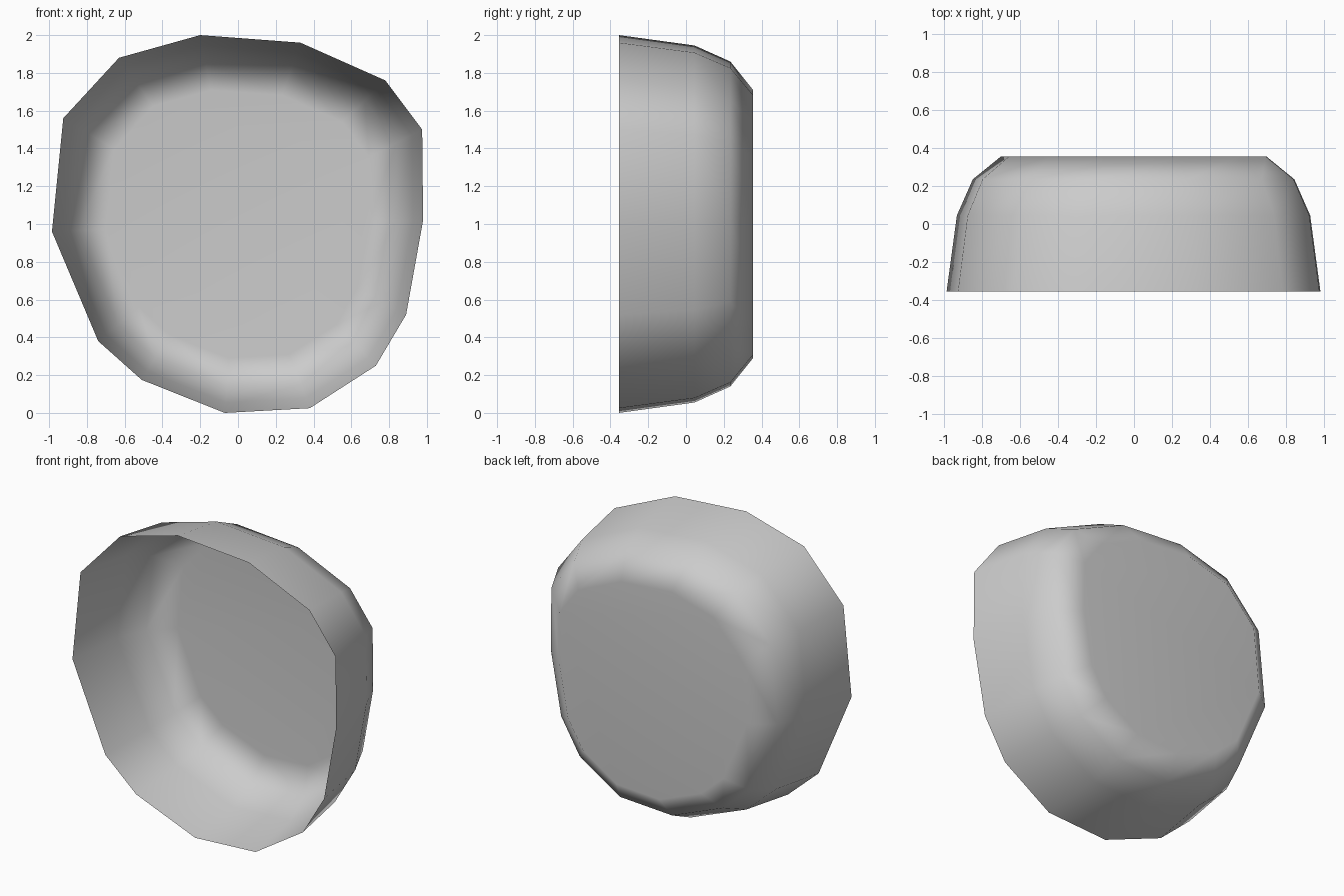
import bpy, bmesh

cube = bpy.data.objects.get("Cube")
if cube:
    bpy.data.objects.remove(cube, do_unlink=True)

# Plain grey shell material
grey = bpy.data.materials.new("plain_grey")
grey.use_nodes = True
colour = (0.6, 0.6, 0.6, 1)
grey.diffuse_color = colour
grey.node_tree.nodes["Principled BSDF"].inputs["Base Color"].default_value = colour

# Irregular rim outline (x, z)
rim = [(-0.2, 2.0), (0.33, 1.96), (0.78, 1.76), (0.975, 1.5), (0.98, 1.02),
       (0.89, 0.52), (0.73, 0.25), (0.38, 0.025), (-0.07, 0), (-0.51, 0.175),
       (-0.74, 0.38), (-0.985, 0.96), (-0.925, 1.56), (-0.63, 1.88)]
# Depth profile (y, scale about the centre), from open rim to closed back
profile = [(-0.355, 1), (0.045, 0.945), (0.235, 0.86), (0.355, 0.71)]

# Open bowl shell: rings joined by quads, closed by a flat back
bm = bmesh.new()
rings = [[bm.verts.new((x * s, y, 1 + (z - 1) * s)) for x, z in rim]
         for y, s in profile]
n = len(rim)
for a, b in zip(rings, rings[1:]):
    for i in range(n):
        j = (i + 1) % n
        bm.faces.new((a[i], a[j], b[j], b[i]))
bm.faces.new(rings[-1])
bmesh.ops.recalc_face_normals(bm, faces=bm.faces)
# Make the flat back point outwards
bm.normal_update()
if max(bm.faces, key=lambda f: f.calc_center_median().y).normal.y < 0:
    bmesh.ops.reverse_faces(bm, faces=bm.faces)

mesh = bpy.data.meshes.new("bowl_shell")
bm.to_mesh(mesh)
bm.free()
mesh.materials.append(grey)
mesh.shade_smooth()
shell = bpy.data.objects.new("bowl_shell", mesh)
bpy.context.collection.objects.link(shell)

# Keep the back visually flat while the wall stays smooth
weighted = shell.modifiers.new("flat_back_shading", 'WEIGHTED_NORMAL')
weighted.weight = 50
